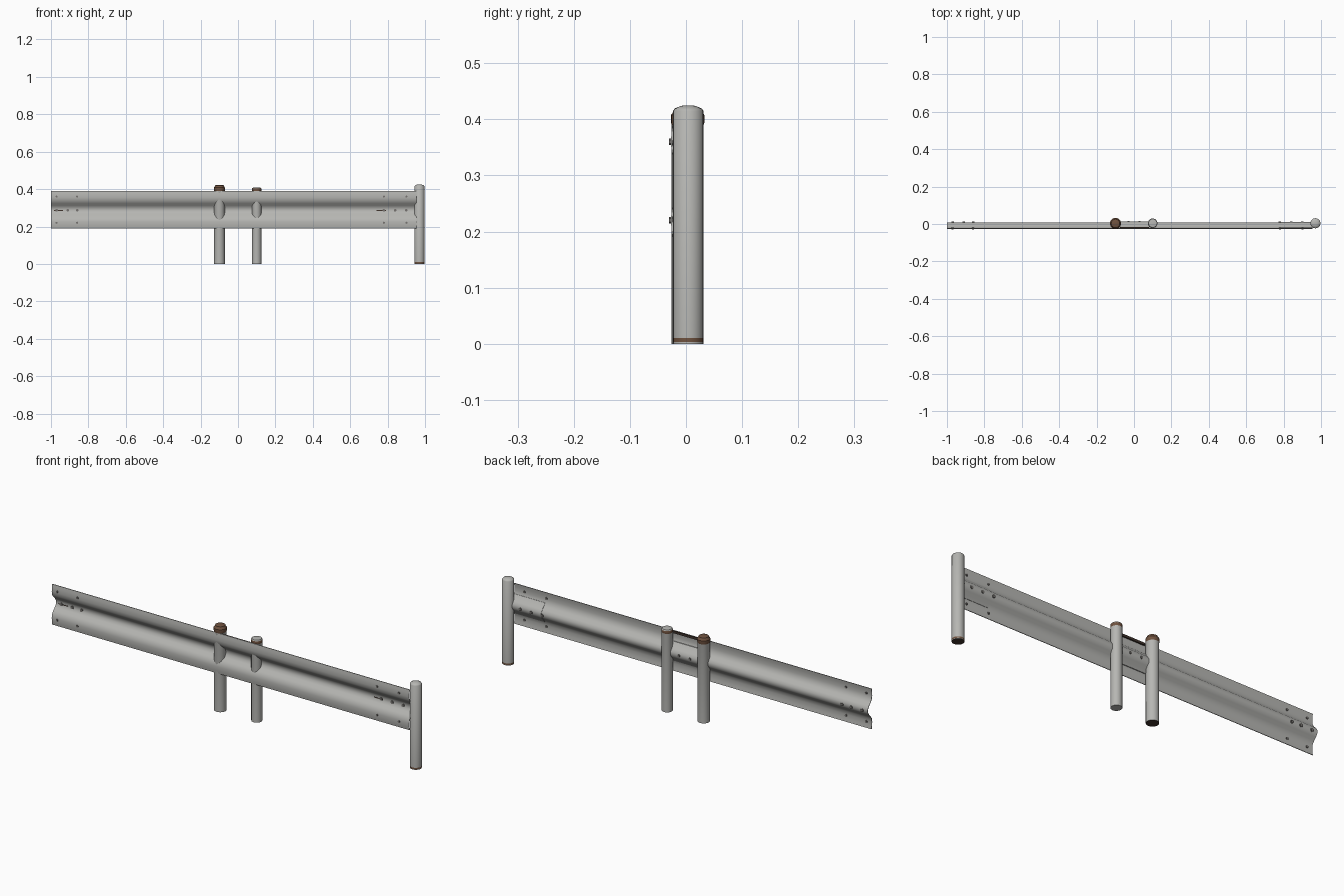
import bpy, bmesh, math
from mathutils import Matrix, Vector

cube = bpy.data.objects.get("Cube")
if cube:
    bpy.data.objects.remove(cube, do_unlink=True)


def material(name, rgb):
    m = bpy.data.materials.new(name)
    m.use_nodes = True
    m.diffuse_color = (*rgb, 1)
    m.node_tree.nodes["Principled BSDF"].inputs["Base Color"].default_value = (*rgb, 1)
    return m


steel = material("galvanised steel", (0.47, 0.47, 0.45))
bolt_steel = material("weathered bolt steel", (0.18, 0.17, 0.16))
rust = material("rust", (0.16, 0.085, 0.05))
shadow = material("dark rust hollow", (0.05, 0.033, 0.025))

MID, HALF = 0.29, 0.1
# Half of the rail section: height fraction from the middle, then depth
SECTION = [(0, .006), (.1, .005), (.22, -.003), (.34, -.015), (.48, -.024),
           (.65, -.027), (.85, -.026), (1, -.0235)]


def rail_y(z):
    u = abs(z - MID) / HALF
    for (a, ya), (b, yb) in zip(SECTION, SECTION[1:]):
        if u <= b:
            return ya + (yb - ya) * (u - a) / (b - a)
    return SECTION[-1][1]


def finish(name, bm, mats, angle=40):
    bmesh.ops.recalc_face_normals(bm, faces=bm.faces)
    me = bpy.data.meshes.new(name)
    bm.to_mesh(me)
    bm.free()
    ob = bpy.data.objects.new(name, me)
    bpy.context.collection.objects.link(ob)
    for m in mats:
        me.materials.append(m)
    bpy.ops.object.select_all(action='DESELECT')
    ob.select_set(True)
    bpy.context.view_layer.objects.active = ob
    bpy.ops.object.shade_smooth_by_angle(angle=math.radians(angle))
    return ob


def sheet(name, x0, x1, zs, shift, thick, mat):
    """Thin pressed sheet following the rail section."""
    bm = bmesh.new()
    front, back = [], []
    for row, off in ((front, shift), (back, shift + thick)):
        for z in zs:
            row.append([bm.verts.new((x, rail_y(z) + off, z)) for x in (x0, x1)])
    loop = front + back[::-1]
    for a, b in zip(loop, loop[1:] + loop[:1]):
        bm.faces.new((a[0], a[1], b[1], b[0]))
    for end in (0, 1):
        for i in range(len(zs) - 1):
            bm.faces.new((front[i][end], front[i + 1][end],
                          back[i + 1][end], back[i][end]))
    return finish(name, bm, [mat])


def post(name, x, y, r, profile, rule):
    """Lathed post; profile is (radius factor, height)."""
    bm = bmesh.new()
    n = 24
    rings = [[bm.verts.new((x + r * f * math.cos(t * math.tau / n),
                            y + r * f * math.sin(t * math.tau / n), z))
              for t in range(n)] for f, z in profile]
    for a, b in zip(rings, rings[1:]):
        for i in range(n):
            j = (i + 1) % n
            bm.faces.new((a[i], a[j], b[j], b[i]))
    bm.faces.new(rings[0])
    bm.faces.new(rings[-1])
    for f in bm.faces:
        f.material_index = rule(f.calc_center_median().z)
    return finish(name, bm, [steel, rust, shadow], 35)


def cylinders(name, spots, r, depth, mat):
    """Short hexagonal cylinders lying along y at (x, y, z)."""
    bm = bmesh.new()
    for p in spots:
        bmesh.ops.create_cone(bm, cap_ends=True, segments=6, radius1=r, radius2=r,
                              depth=depth, matrix=Matrix.Translation(Vector(p))
                              @ Matrix.Rotation(math.pi / 2, 4, 'X'))
    return finish(name, bm, [mat], 30)


def box(name, lo, hi, mat):
    bm = bmesh.new()
    lo, hi = Vector(lo), Vector(hi)
    bmesh.ops.create_cube(bm, size=1, matrix=Matrix.Translation((lo + hi) / 2)
                          @ Matrix.Diagonal((*(hi - lo), 1)))
    return finish(name, bm, [mat])


# Rail beam, with overlapped plates behind its end and its middle
heights = sorted({MID + s * u * HALF for u, _ in SECTION for s in (-1, 1)})
middle = [z for z in heights if abs(z - MID) < .05]
sheet("rail_beam", -1, 0.955, heights, 0, .003, steel)
sheet("end_splice_plate", 0.785, 0.955, middle, .003, .0015, steel)
sheet("middle_splice_plate", -.1, .1, middle, .003, .004, steel)

# Three round posts with worn caps
post("post_thick", -0.099, 0.003, 0.0285,
     [(1, 0), (1, .39), (1.04, .394), (1.04, .408), (.85, .415), (.8, .42), (.4, .423)],
     lambda z: 2 if z < .001 else (1 if z > .387 else 0))
post("post_thin", 0.1, 0.004, 0.025,
     [(1, 0), (1, .388), (1.02, .391), (1.02, .402), (.9, .407), (.4, .409)],
     lambda z: 1 if .388 < z < .403 else 0)
post("post_end", 0.97, 0.004, 0.027,
     [(1, 0), (1, .003), (1, .01), (1, .415), (.9, .419), (.5, .424), (.2, .425)],
     lambda z: 2 if z < .001 else (1 if .003 < z < .01 else 0))

# Rusted strip on the back of the rail's upper edge, between the middle posts
box("rusted_strip", (-.075, -.0225, .378), (.08, -.016, .3895), shadow)

# Bolts on both ends of the rail
crest = [(x, z) for x in (-.97, -.86, .78, .9) for z in (.22, .36)]
valley = [(x, MID - .003) for x in (-.97, -.91, -.86, .78, .84, .9)]
for label, spots, r in (("crest", crest, .006), ("valley", valley, .008)):
    cylinders(label + "_bolt_heads", [(x, rail_y(z) - .001, z) for x, z in spots],
              r, .005, bolt_steel)
    cylinders(label + "_bolt_nuts", [(x, rail_y(z) + .005, z) for x, z in spots],
              r, .005, bolt_steel)
cylinders("middle_bolt_nuts", [(x, .014, MID) for x in (-.03, .03)],
          .007, .004, bolt_steel)

# Slots along the valley
for name, x in (("slot_right", -.96), ("slot_left", .765)):
    box(name, (x - .025, .0045, .284), (x + .025, .0065, .288), shadow)
